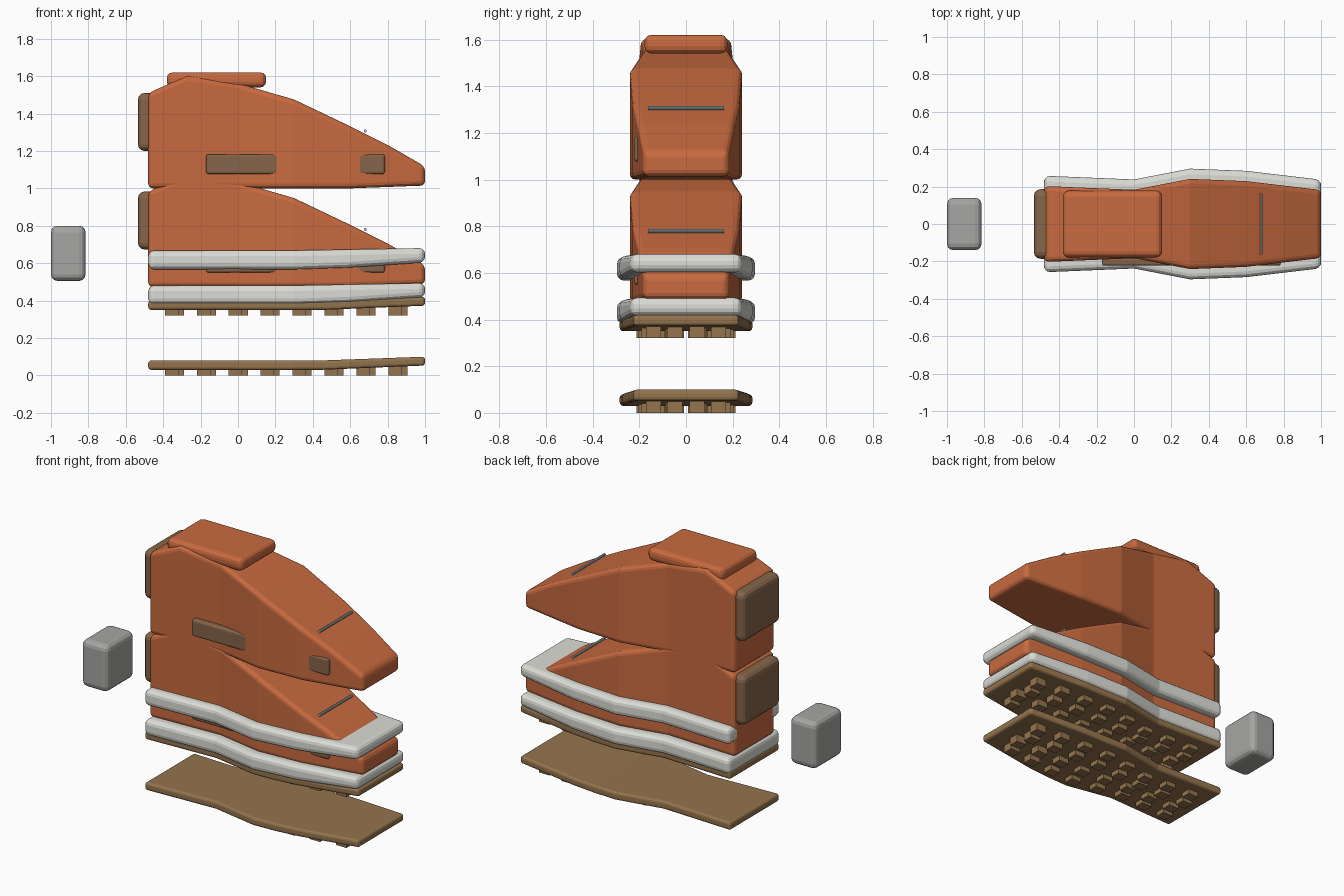
import bpy, bmesh

if "Cube" in bpy.data.objects:
    bpy.data.objects.remove(bpy.data.objects["Cube"])

def mat(name, rgb):
    m = bpy.data.materials.new(name)
    m.diffuse_color = (*rgb, 1)
    m.use_nodes = True
    m.node_tree.nodes["Principled BSDF"].inputs["Base Color"].default_value = m.diffuse_color
    return m

ORANGE = mat("orange", (0.58, 0.145, 0.05))
TAN = mat("tan", (0.30, 0.175, 0.075))
BROWN = mat("brown", (0.24, 0.13, 0.07))
CREAM = mat("cream", (0.72, 0.72, 0.68))
GREY = mat("grey", (0.38, 0.38, 0.37))
STEEL = mat("steel", (0.5, 0.58, 0.6))

def finish(name, bm, material, bevel=0, segments=3):
    bmesh.ops.recalc_face_normals(bm, faces=bm.faces)
    me = bpy.data.meshes.new(name)
    bm.to_mesh(me)
    bm.free()
    me.materials.append(material)
    ob = bpy.data.objects.new(name, me)
    bpy.context.collection.objects.link(ob)
    if bevel:
        b = ob.modifiers.new("bevel", "BEVEL")
        b.width, b.segments = bevel, segments
        b.limit_method, b.angle_limit = "ANGLE", 0.75
    return ob

def add_box(bm, x0, x1, y0, y1, z0, z1):
    for v in bmesh.ops.create_cube(bm, size=1)["verts"]:
        v.co = (x1 if v.co.x > 0 else x0, y1 if v.co.y > 0 else y0, z1 if v.co.z > 0 else z0)

def box(name, dims, material, bevel):
    bm = bmesh.new()
    add_box(bm, *dims)
    return finish(name, bm, material, bevel)

def interp(pts, x):
    for (xa, a), (xb, b) in zip(pts, pts[1:]):
        if x <= xb:
            return a + (b - a) * (x - xa) / (xb - xa)
    return pts[-1][1]

# Half width of the shoe along its length (midsole line)
WIDTH = [(-0.48, 0.258), (0, 0.238), (0.3, 0.296), (0.6, 0.284), (1.0, 0.237)]

def loft(name, inset, bottom, top, z, material, bevel):
    """Solid with the shoe outline, between a bottom and a top profile."""
    xs = sorted({p[0] for p in WIDTH + bottom + top})
    bm = bmesh.new()
    rings = []
    for x in xs:
        w, lo, hi = interp(WIDTH, x) - inset, interp(bottom, x) + z, interp(top, x) + z
        rings.append([bm.verts.new(c) for c in ((x, -w, lo), (x, w, lo), (x, w, hi), (x, -w, hi))])
    for a, b in zip(rings, rings[1:]):
        for i in range(4):
            j = (i + 1) % 4
            bm.faces.new((a[i], a[j], b[j], b[i]))
    bm.faces.new(rings[0])
    bm.faces.new(rings[-1])
    return finish(name, bm, material, bevel)

# Exploded layer and assembled layer of each shoe part
for tag, z_sole, z_mid, z_up in (("exploded", 0, 0.187, 0.527), ("assembled", 0.32, 0, 0)):
    # Outsole plate
    loft("outsole_" + tag, 0.012, [(-0.48, 0.03), (0.45, 0.03), (1, 0.053)],
         [(-0.48, 0.08), (0.45, 0.08), (1, 0.1)], z_sole, TAN, 0.015)
    # Tread lugs, staggered in short rows
    bm = bmesh.new()
    for i in range(8):
        x = -0.34 + 0.1707 * i
        span = interp(WIDTH, x) - 0.115
        for k in range(4):
            cx, cy = x + (0.015 if k % 2 else -0.015), span * (k / 1.5 - 1)
            add_box(bm, cx - 0.036, cx + 0.036, cy - 0.032, cy + 0.032, z_sole, z_sole + 0.05)
    finish("tread_lugs_" + tag, bm, TAN)
    # Midsole
    loft("midsole_" + tag, 0, [(-0.48, 0.38), (0.3, 0.38), (0.6, 0.39), (1, 0.417)],
         [(-0.48, 0.481), (0.3, 0.481), (1, 0.494)], z_mid, CREAM, 0.03)
    # Upper body
    loft("upper_" + tag, 0.055, [(-0.48, 0.473), (0.6, 0.473), (1, 0.488)],
         [(-0.48, 0.983), (-0.27, 1.075), (0, 1.035), (0.3, 0.948), (0.6, 0.805), (0.8, 0.705), (1, 0.59)],
         z_up, ORANGE, 0.025)
    # Collar pad
    box("collar_" + tag, (-0.38, 0.15, -0.178, 0.178, 1.013 + z_up, 1.093 + z_up), ORANGE, 0.03)
    # Heel counter
    box("heel_counter_" + tag, (-0.535, -0.43, -0.186, 0.186, 0.673 + z_up, 0.983 + z_up), BROWN, 0.035)
    # Side strip, buried in the bulge of the upper
    box("side_strip_" + tag, (-0.17, 0.785, -0.223, -0.18, 0.55 + z_up, 0.655 + z_up), BROWN, 0.012)
    # Lace rod
    bpy.ops.mesh.primitive_cylinder_add(vertices=10, radius=0.008, depth=0.325,
                                        location=(0.68, 0, 0.78 + z_up), rotation=(1.5708, 0, 0))
    rod = bpy.context.object
    rod.name = "lace_rod_" + tag
    rod.data.materials.append(STEEL)

# Loose cushion block behind the heel
box("cushion_block", (-1.0, -0.815, -0.14, 0.14, 0.505, 0.8), GREY, 0.035)
